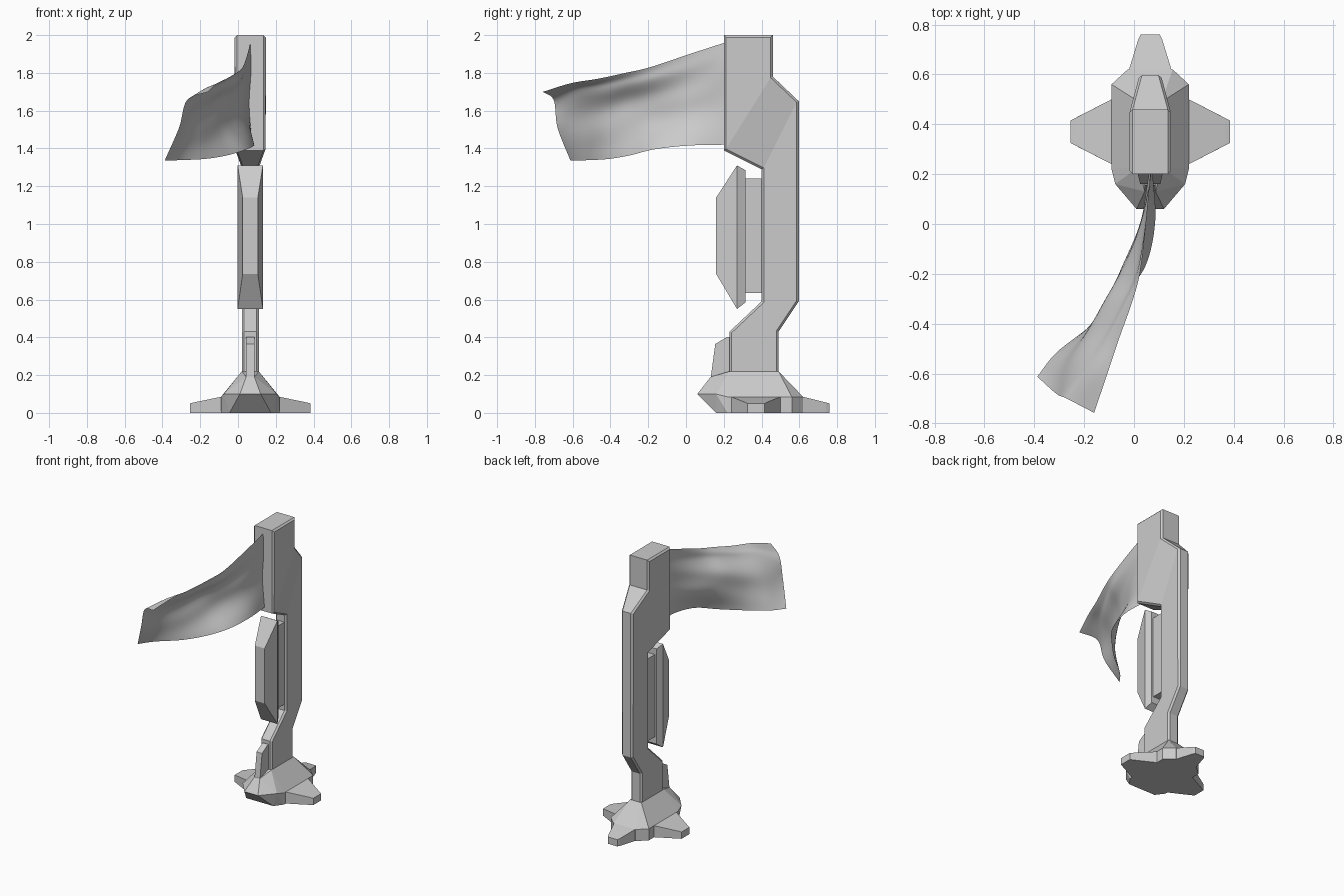
import bpy, bmesh, math
from mathutils import Vector, Matrix

if "Cube" in bpy.data.objects:
    bpy.data.objects.remove(bpy.data.objects["Cube"])

CX, CY = 0.065, 0.37   # axis of the stand


def finish(name, bm):
    bmesh.ops.recalc_face_normals(bm, faces=bm.faces)
    me = bpy.data.meshes.new(name)
    bm.to_mesh(me)
    bm.free()
    ob = bpy.data.objects.new(name, me)
    bpy.context.collection.objects.link(ob)
    return ob


def hull(name, half_pts, mat=None):
    """Convex solid from (half width, y, z) points mirrored across the stand axis."""
    bm = bmesh.new()
    for w, y, z in half_pts:
        for s in (-1, 1):
            p = Vector((s * w, y, z))
            bm.verts.new(mat @ p if mat else p + Vector((CX, 0, 0)))
    res = bmesh.ops.convex_hull(bm, input=bm.verts)
    loose = [v for v in bm.verts if not v.link_faces]
    bmesh.ops.delete(bm, geom=loose, context='VERTS')
    bmesh.ops.dissolve_limit(bm, angle_limit=math.radians(2), verts=bm.verts, edges=bm.edges)
    return finish(name, bm)


def prism(name, pts, panels, bevel):
    """Side profile of (y, z, half width) points, with bevelled side outlines."""
    bm = bmesh.new()
    L = [bm.verts.new((CX - w, y, z)) for y, z, w in pts]
    R = [bm.verts.new((CX + w, y, z)) for y, z, w in pts]
    sides = set()
    for p in panels:
        sides.add(bm.faces.new([L[i] for i in p]))
        sides.add(bm.faces.new([R[i] for i in reversed(p)]))
    n = len(pts)
    for i in range(n):
        j = (i + 1) % n
        bm.faces.new((L[i], R[i], R[j], L[j]))
    bmesh.ops.recalc_face_normals(bm, faces=bm.faces)
    rim = [e for e in bm.edges if sum(f in sides for f in e.link_faces) == 1]
    bmesh.ops.bevel(bm, geom=rim, offset=bevel, segments=1, affect='EDGES')
    return finish(name, bm)


# Bent post: wide head, tapering shoulder, slim column and neck
H, N = 0.0825, 0.045
prism("post", [(0.20, 2.0, H), (0.46, 2.0, H), (0.46, 1.78, H), (0.597, 1.65, N),
               (0.597, 0.59, N), (0.49, 0.43, N), (0.49, 0.19, N), (0.23, 0.19, N),
               (0.23, 0.43, N), (0.40, 0.59, N), (0.40, 1.29, N), (0.20, 1.39, H)],
      [(0, 1, 2, 11), (11, 2, 3, 10), (3, 4, 5, 6, 7, 8, 9, 10)], 0.012)

# Front panel and its mount
hull("front_panel", [(w, y, z) for w, y, lo, hi in
                     ((0.045, 0.315, 0.585, 1.285), (0.067, 0.27, 0.55, 1.31), (0.04, 0.16, 0.735, 1.14))
                     for z in (lo, hi)])
hull("panel_mount", [(0.032, y, z) for y in (0.30, 0.41) for z in (0.635, 1.24)])

# Faceted base hub with undercut nose
hull("base_hub", [(0.045, 0.23, 0.22), (0.045, 0.49, 0.22), (0.022, 0.13, 0.19),
                  (0.055, 0.06, 0.10), (0.14, 0.16, 0.10), (0.155, 0.22, 0.085),
                  (0.155, 0.56, 0.085), (0.09, 0.62, 0.085),
                  (0.11, 0.16, 0), (0.155, 0.22, 0), (0.155, 0.56, 0), (0.09, 0.62, 0)])

# Three tapered feet: left, back, right
for name, ang, base, bw, tip, tw in (("left_foot", 90, 0.155, 0.13, 0.32, 0.055),
                                     ("back_foot", 0, 0.25, 0.085, 0.39, 0.048),
                                     ("right_foot", -90, 0.155, 0.13, 0.32, 0.055)):
    m = Matrix.Translation((CX, CY, 0)) @ Matrix.Rotation(math.radians(ang), 4, 'Z')
    pts = [(bw, base - 0.06, z) for z in (0, 0.085)] + [(bw, base, z) for z in (0, 0.085)]
    pts += [(tw, tip - 0.02, z) for z in (0, 0.055)] + [(tw - 0.01, tip, z) for z in (0, 0.05)]
    hull(name, pts, m)

# Small fin in front of the neck
hull("front_fin", [(0.022, y, z) for y, z in
                   ((0.13, 0.18), (0.155, 0.365), (0.22, 0.403), (0.24, 0.403), (0.24, 0.18))])

# Waving cloth: smooth surface through four lengthwise rows, top to bottom
rows = [
    [(.065, .205, 1.96), (.05, .02, 1.90), (.025, -.19, 1.83), (-.01, -.32, 1.80),
     (-.06, -.46, 1.77), (-.11, -.61, 1.745), (-.16, -.757, 1.70)],
    [(.07, .205, 1.82), (.04, .02, 1.77), (-.01, -.19, 1.73), (-.07, -.32, 1.715),
     (-.125, -.44, 1.70), (-.19, -.57, 1.695), (-.27, -.70, 1.655)],
    [(.06, .205, 1.63), (.025, .01, 1.61), (-.06, -.18, 1.58), (-.12, -.30, 1.56),
     (-.185, -.42, 1.54), (-.26, -.545, 1.53), (-.312, -.68, 1.51)],
    [(.075, .205, 1.42), (.085, .01, 1.415), (.045, -.17, 1.395), (-.05, -.29, 1.365),
     (-.17, -.405, 1.345), (-.31, -.515, 1.338), (-.388, -.612, 1.336)],
]


def spline(pts, t):
    """Catmull-Rom point at t in 0..1."""
    n = len(pts) - 1
    i = min(int(t * n), n - 1)
    u = t * n - i
    b, c = pts[i], pts[i + 1]
    a = pts[i - 1] if i > 0 else 2 * b - c
    d = pts[i + 2] if i + 2 <= n else 2 * c - b
    return 0.5 * (2 * b + (c - a) * u + (2 * a - 5 * b + 4 * c - d) * u**2
                  + (3 * b - a - 3 * c + d) * u**3)


NU, NV = 48, 28
rows = [[Vector(p) for p in r] for r in rows]
bm = bmesh.new()
grid = []
for i in range(NU + 1):
    u = i / NU
    col = [spline(r, u) for r in rows]
    line = []
    for j in range(NV + 1):
        v = j / NV
        p = spline(col, v)
        # gentle diagonal folds fading at the borders
        p.x += 0.012 * math.sin(math.pi * v) * math.sin(math.pi * u) * math.sin(15 * v - 5 * u)
        line.append(bm.verts.new(p))
    grid.append(line)
for i in range(NU):
    for j in range(NV):
        f = bm.faces.new((grid[i][j], grid[i + 1][j], grid[i + 1][j + 1], grid[i][j + 1]))
        f.smooth = True
finish("cloth", bm)
